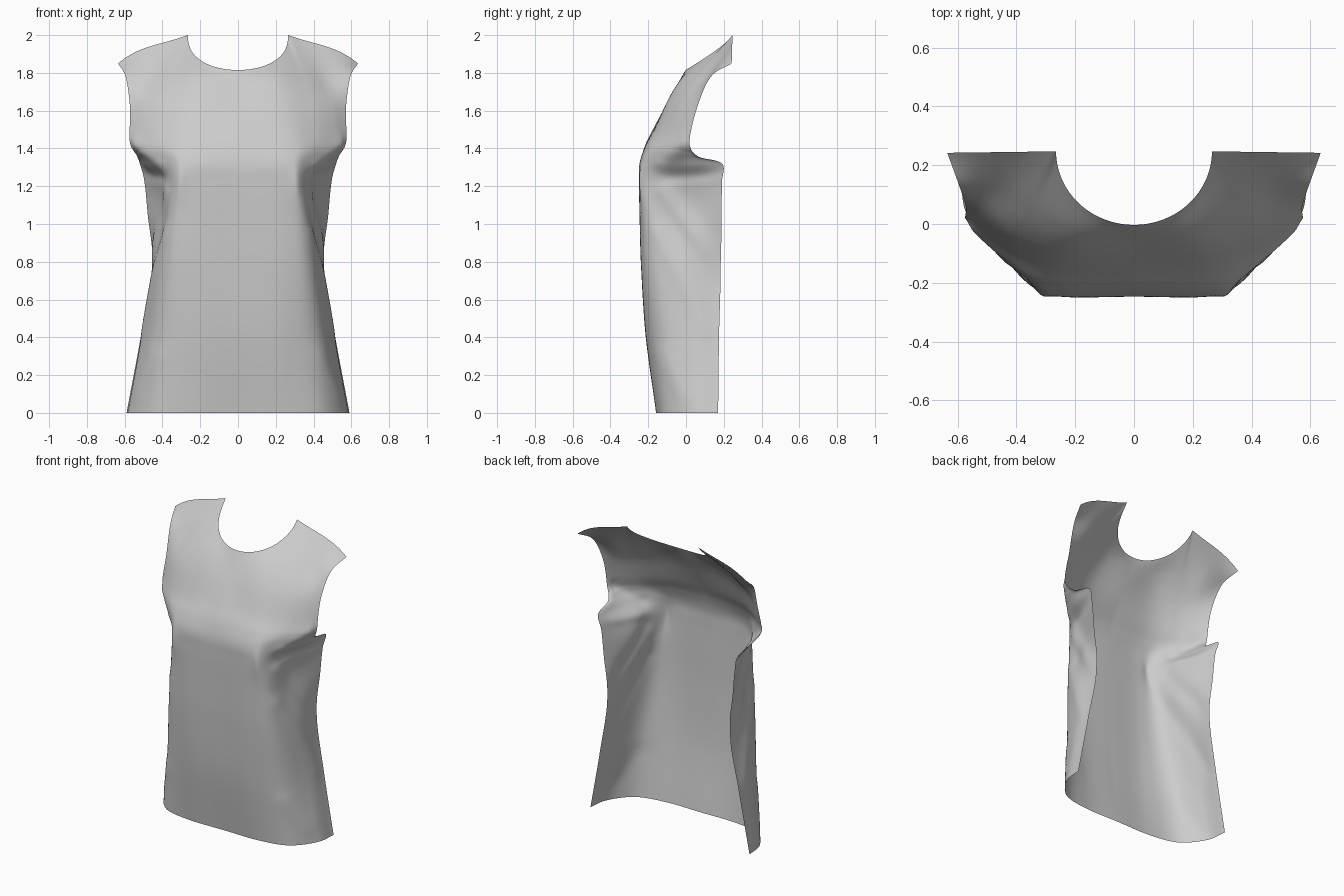
import bpy, bmesh, math
from mathutils import Vector

if "Cube" in bpy.data.objects:
    bpy.data.objects.remove(bpy.data.objects["Cube"])

# Half cross-sections, hem to chest: centre (y, z), then four (x, y, z) out to the side edge
ROWS = [
    [-.155, 0, .25, -.155, 0, .45, -.11, 0, .567, .03, 0, .59, .17, 0],
    [-.213, .4, .25, -.205, .4, .42, -.14, .4, .50, .02, .4, .515, .175, .4],
    [-.236, .77, .25, -.233, .77, .385, -.18, .77, .445, -.02, .77, .453, .185, .77],
    [-.244, 1.05, .25, -.242, 1.05, .36, -.195, 1.05, .398, -.02, 1.05, .478, .188, 1.05],
    [-.247, 1.22, .25, -.247, 1.22, .335, -.22, 1.22, .42, -.01, 1.22, .495, .19, 1.22],
    [-.243, 1.32, .24, -.243, 1.32, .35, -.2, 1.33, .475, -.02, 1.32, .52, .19, 1.32],
    [-.215, 1.42, .25, -.21, 1.41, .38, -.165, 1.40, .50, -.05, 1.39, .535, .06, 1.36],
    [-.165, 1.52, .25, -.16, 1.5, .40, -.11, 1.48, .51, -.04, 1.46, .572, .02, 1.44],
    [-.095, 1.65, .22, -.09, 1.66, .38, -.04, 1.65, .49, .015, 1.64, .572, .06, 1.62],
    [-.045, 1.74, .2, -.02, 1.77, .35, .06, 1.79, .47, .115, 1.78, .595, .132, 1.78],
]
NU, NV = 48, 110

# Drag folds on the side: start (y, z), end (y, z), height, width
FOLDS = [
    (-.12, 1.17, .19, .77, .015, .05),
    (-.14, .95, .12, .45, .009, .05),
    (-.12, .3, -.02, .1, .006, .05),
    (-.12, 1.32, .0, 1.42, .014, .045),
    (-.08, 1.25, .17, 1.27, -.010, .035),
]


def spline(pts, t):
    """Catmull-Rom through pts, t in 0..len-1, end points extended."""
    p = [2 * pts[0] - pts[1]] + pts + [2 * pts[-1] - pts[-2]]
    i = min(int(t), len(pts) - 2)
    f = t - i
    a, b, c, d = p[i:i + 4]
    return 0.5 * (2 * b + (c - a) * f + (2 * a - 5 * b + 4 * c - d) * f * f
                  + (3 * b - a - 3 * c + d) * f ** 3)


def top_edge(t):
    """Neckline for t in 0..2, shoulder line for t in 2..4."""
    if t <= 2:
        a = t * math.pi / 4
        c = max(math.cos(a), 0)
        return Vector((.265 * math.sin(a), .25 * (1 - c) - .003, 2 - .185 * c ** .8))
    s = (t - 2) / 2
    return Vector((.265 + .37 * s, .247 - .005 * s,
                   2 - .07 * s - .08 * s ** 3 - .02 * math.sin(math.pi * s) * (1 - s)))


def fold_height(p):
    h = 0
    for ya, za, yb, zb, amp, w in FOLDS:
        dy, dz = yb - ya, zb - za
        s = ((p.y - ya) * dy + (p.z - za) * dz) / (dy * dy + dz * dz)
        s = min(max(s, 0), 1)
        d = math.hypot(p.y - ya - s * dy, p.z - za - s * dz)
        h += amp * math.exp(-(d / w) ** 2)
    f = min(max((p.x - .27) / .13, 0), 1)
    return h * f * f * (3 - 2 * f)


# Sheet: interpolate across each row, then up each column
controls = [[Vector((0, r[0], r[1]))] + [Vector(r[k:k + 3]) for k in range(2, 14, 3)]
            for r in ROWS]
bm = bmesh.new()
grid = []
for i in range(NU + 1):
    t = 4 * i / NU
    column = [spline(c, t) for c in controls] + [top_edge(t)]
    verts = []
    for j in range(NV + 1):
        p = spline(column, (len(column) - 1) * j / NV)
        # Folds fade out at the free edge so the outline stays clean
        p += Vector((.8, -.6, 0)) * fold_height(p) * min(1, (4 - t) * 1.5 + .2)
        p.z = max(p.z, 0)
        if i == 0:
            p.x = 0
        verts.append(bm.verts.new(p))
    grid.append(verts)
for i in range(NU):
    for j in range(NV):
        bm.faces.new((grid[i][j], grid[i + 1][j], grid[i + 1][j + 1], grid[i][j + 1]))
mesh = bpy.data.meshes.new("shirt_front")
bm.to_mesh(mesh)
bm.free()

shirt = bpy.data.objects.new("shirt_front", mesh)
bpy.context.collection.objects.link(shirt)
for poly in mesh.polygons:
    poly.use_smooth = True

# Left half
mirror = shirt.modifiers.new("mirror", 'MIRROR')
mirror.use_axis[0] = True
mirror.merge_threshold = .0005
